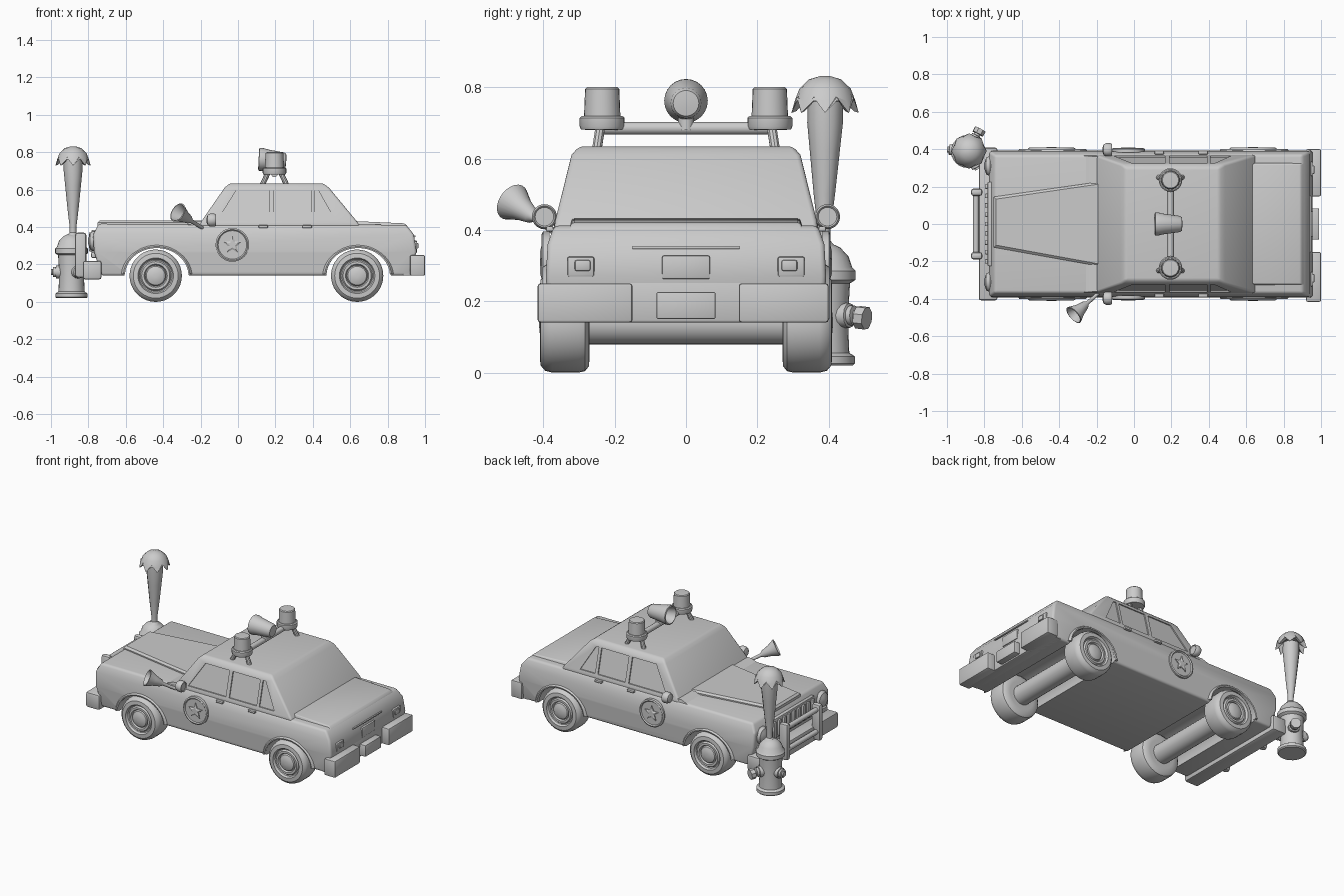
import bpy, bmesh
from math import sin, cos, pi
from mathutils import Vector


def loft(name, rings, bevel=0, segs=2):
    # skin a stack of equal-length rings and cap both ends
    bm = bmesh.new()
    vs = [[bm.verts.new(p) for p in r] for r in rings]
    n = len(vs[0])
    for a, b in zip(vs, vs[1:]):
        for i in range(n):
            bm.faces.new((a[i], a[(i + 1) % n], b[(i + 1) % n], b[i]))
    bm.faces.new(vs[0][::-1])
    bm.faces.new(vs[-1])
    bmesh.ops.recalc_face_normals(bm, faces=bm.faces)
    me = bpy.data.meshes.new(name)
    bm.to_mesh(me)
    bm.free()
    ob = bpy.data.objects.new(name, me)
    bpy.context.collection.objects.link(ob)
    if bevel:
        m = ob.modifiers.new("bevel", 'BEVEL')
        m.width, m.segments, m.limit_method = bevel, segs, 'ANGLE'
    return ob


def finish(ob, angle=35):
    bpy.ops.object.select_all(action='DESELECT')
    ob.select_set(True)
    bpy.context.view_layer.objects.active = ob
    for m in list(ob.modifiers):
        bpy.ops.object.modifier_apply(modifier=m.name)
    bpy.ops.object.shade_smooth_by_angle(angle=angle * pi / 180)
    return ob


def rect(x0, x1, y, z, yc=0):
    return [(x0, yc - y, z), (x1, yc - y, z), (x1, yc + y, z), (x0, yc + y, z)]


def box(name, x0, x1, yc, hy, z0, z1, bevel=0.008):
    return finish(loft(name, [rect(x0, x1, hy, z0, yc), rect(x0, x1, hy, z1, yc)], bevel))


def lathe(name, prof, loc, axis=(0, 0, 1), n=24):
    # prof: (radius, distance along axis)
    q = Vector((0, 0, 1)).rotation_difference(Vector(axis).normalized())
    rings = [[Vector(loc) + q @ Vector((r * cos(2 * pi * i / n), r * sin(2 * pi * i / n), h))
              for i in range(n)] for r, h in prof]
    return finish(loft(name, rings))


def tube(name, a, b, r, n=16):
    d = Vector(b) - Vector(a)
    return lathe(name, [(r, 0), (r, d.length)], a, d, n)


def cut(ob, cutter):
    cutter.hide_render = True
    cutter.hide_viewport = False
    m = ob.modifiers.new("cut", 'BOOLEAN')
    m.operation, m.object, m.solver = 'DIFFERENCE', cutter, 'EXACT'
    return cutter


# Lower body with wheel tunnels
body = loft("lower_body", [rect(-0.73, 0.92, 0.385, 0.14), rect(-0.77, 0.955, 0.393, 0.27),
                           rect(-0.775, 0.94, 0.388, 0.36),
                           [(-0.745, -0.368, 0.418), (0.90, -0.37, 0.412),
                            (0.90, 0.37, 0.412), (-0.745, 0.368, 0.418)]], 0.014, 3)
cutters = []
for x in (-0.435, 0.645):
    ring = lambda y: [(x + 0.172 * cos(2 * pi * i / 40), y, 0.14 + 0.15 * sin(2 * pi * i / 40))
                      for i in range(40)]
    cutters.append(cut(body, loft("arch_cutter", [ring(-0.6), ring(0.6)])))
finish(body)

# Cabin with recessed side windows, windscreen and rear glass
cabin = loft("cabin", [rect(-0.215, 0.655, 0.37, 0.40), rect(-0.20, 0.64, 0.367, 0.425),
                       rect(-0.072, 0.487, 0.321, 0.61), rect(-0.045, 0.455, 0.30, 0.634)], 0.012, 3)
panes = [[(-0.11, 0.435), (0.165, 0.435), (0.165, 0.595), (-0.01, 0.595)],
         [(0.19, 0.435), (0.39, 0.435), (0.39, 0.595), (0.19, 0.595)],
         [(0.41, 0.435), (0.52, 0.435), (0.43, 0.595), (0.41, 0.595)]]
for s in (-1, 1):
    for pane in panes:
        skin = lambda d: [(x, s * (0.367 - (z - 0.425) * 0.249 + d), z) for x, z in pane]
        cutters.append(cut(cabin, loft("window_cutter", [skin(-0.008), skin(0.05)])))
finish(cabin)
for c in cutters:
    bpy.data.objects.remove(c)

# Raised hood panel, trunk lid and shoulder
hood = lambda z, k: [(-0.75 + k, -0.125 + k, z), (-0.19, -0.225 + k, z),
                     (-0.19, 0.225 - k, z), (-0.75 + k, 0.145 - k, z)]
finish(loft("hood_panel", [hood(0.40, 0), hood(0.425, 0), hood(0.436, 0.012)]))
finish(loft("trunk_lid", [rect(0.62, 0.91, 0.33, 0.40),
                          [(0.62, -0.32, 0.432), (0.89, -0.32, 0.420),
                           (0.89, 0.32, 0.420), (0.62, 0.32, 0.432)]], 0.006))
finish(loft("cowl", [rect(-0.30, -0.1, 0.367, 0.40), rect(-0.22, -0.12, 0.362, 0.43)]))

# Bumpers, plates and rear fittings
box("front_bumper", -0.83, -0.73, 0, 0.408, 0.12, 0.22, 0.012)
box("rear_valance", 0.88, 0.95, 0, 0.385, 0.14, 0.26)
for s, hy, yc in ((-1, 0.133, -0.283), (1, 0.126, 0.274)):
    box("rear_bumper", 0.92, 1.0, yc, hy, 0.14, 0.25)
    box("tail_light", 0.93, 0.958, s * 0.295, 0.038, 0.268, 0.325, 0.006)
    box("tail_light_lens", 0.93, 0.965, s * 0.29, 0.022, 0.285, 0.315, 0.005)
    box("push_bar_upright", -0.872, -0.81, s * 0.17, 0.02, 0.13, 0.37, 0.015)
    lathe("headlight", [(0.05, 0), (0.055, 0.02), (0.045, 0.04), (0.03, 0.045), (0.012, 0.052)],
          (-0.75, s * 0.31, 0.325), (-1, 0, 0))
    box("front_indicator", -0.785, -0.75, s * 0.31, 0.05, 0.235, 0.265, 0.006)
box("bumper_plate", 0.92, 0.99, 0, 0.083, 0.15, 0.226, 0.005)
box("trunk_plate", 0.93, 0.958, 0, 0.067, 0.262, 0.328, 0.005)
box("trunk_strip", 0.92, 0.95, 0, 0.15, 0.346, 0.354, 0.002)
for z in (0.19, 0.335):
    tube("push_bar_rail", (-0.845, -0.17, z), (-0.845, 0.17, z), 0.016)
box("grille_frame", -0.783, -0.75, 0, 0.225, 0.255, 0.385, 0.006)
for i in range(9):
    box("grille_slat", -0.797, -0.77, -0.2 + i * 0.05, 0.012, 0.27, 0.372, 0.004)

# Wheels and axles
for x in (-0.44, 0.637):
    tube("axle", (x, -0.3, 0.14), (x, 0.3, 0.14), 0.062, 24)
    for s in (-1, 1):
        lathe("wheel", [(0.09, 0), (0.122, 0.002), (0.136, 0.013), (0.14, 0.03), (0.14, 0.105),
                        (0.135, 0.125), (0.12, 0.138), (0.095, 0.14), (0.088, 0.126),
                        (0.082, 0.124), (0.075, 0.134), (0.062, 0.134), (0.056, 0.122),
                        (0.05, 0.132), (0.03, 0.14), (0.01, 0.142)],
              (x, s * 0.27, 0.14), (0, s, 0), 36)
        # Raised arch lip
        path = [pi * (0.02 + 0.96 * i / 20) for i in range(21)]
        finish(loft("arch_lip", [[(x + 0.005 + (0.17 + a) * cos(t), s * y, 0.14 + (0.148 + a) * sin(t))
                                  for a, y in ((0, 0.37), (0, 0.4), (0.008, 0.402), (0.02, 0.385))]
                                 for t in path]))

# Door badges, handles, seams and mirrors
for s in (-1, 1):
    lathe("badge_disc", [(0.09, 0), (0.09, 0.018), (0.082, 0.022), (0.076, 0.016), (0.02, 0.016)],
          (-0.03, s * 0.383, 0.305), (0, s, 0), 32)
    star = lambda y, k: [(-0.03 + k * (0.052, 0.024)[i % 2] * sin(i * pi / 5), s * y,
                          0.305 + k * (0.052, 0.024)[i % 2] * cos(i * pi / 5)) for i in range(10)]
    finish(loft("badge_star", [star(0.39, 1), star(0.405, 1), star(0.41, 0.6)]), 20)
    for x in (0.135, 0.37):
        box("door_handle", x - 0.025, x + 0.025, s * 0.382, 0.01, 0.395, 0.41, 0.004)
    lathe("side_mirror", [(0.012, 0), (0.028, 0.006), (0.035, 0.02), (0.035, 0.042),
                          (0.03, 0.05), (0.026, 0.046)], (-0.168, s * 0.397, 0.437), (1, 0, 0))
    tube("mirror_arm", (-0.14, s * 0.34, 0.415), (-0.14, s * 0.39, 0.43), 0.012)

# Spotlight horn beside the windscreen
end, tip = Vector((-0.19, -0.37, 0.395)), Vector((-0.322, -0.487, 0.478))
lathe("spot_horn", [(0.009, 0), (0.011, 0.09), (0.022, 0.105), (0.034, 0.15), (0.054, 0.195),
                    (0.048, 0.197), (0.03, 0.16), (0.012, 0.13)], end, tip - end)

# Roof light bar with two beacons and a siren
tube("light_bar", (0.195, -0.235, 0.685), (0.195, 0.235, 0.685), 0.018)
for s in (-1, 1):
    lathe("beacon", [(0.04, 0), (0.06, 0.002), (0.063, 0.01), (0.063, 0.034), (0.057, 0.039),
                     (0.051, 0.039), (0.048, 0.115), (0.043, 0.12), (0.01, 0.121)],
          (0.195, s * 0.235, 0.68))
    for dx in (-1, 1):
        tube("bar_leg", (0.195 + dx * 0.035, s * 0.24, 0.69), (0.195 + dx * 0.065, s * 0.25, 0.625), 0.014, 10)
lathe("siren", [(0.015, 0), (0.036, 0.002), (0.043, 0.012), (0.055, 0.10), (0.061, 0.125), (0.061, 0.145),
                (0.053, 0.148), (0.04, 0.10), (0.02, 0.08), (0.01, 0.09)],
      (0.258, 0, 0.755), (-1, 0, 0.05))
tube("siren_mount", (0.195, 0, 0.68), (0.195, 0, 0.73), 0.022)

# Knocked hydrant
hx, hy = -0.89, 0.388
lathe("hydrant", [(0.08, 0.02), (0.086, 0.026), (0.086, 0.045), (0.07, 0.055), (0.066, 0.15),
                  (0.072, 0.25), (0.088, 0.26), (0.088, 0.285), (0.078, 0.295), (0.068, 0.325),
                  (0.045, 0.35), (0.02, 0.362)], (hx, hy, 0))
for d in ((-1, 0.1, 0), (0.5, 0.86, 0), (0.5, -0.86, 0)):
    lathe("hydrant_nozzle", [(0.035, 0.05), (0.035, 0.082), (0.028, 0.084), (0.028, 0.098),
                             (0.016, 0.1), (0.016, 0.11)], (hx, hy, 0.16), d, 12)
tube("nozzle_cap", (-0.835, 0.482, 0.155), (-0.822, 0.507, 0.152), 0.033, 8)

# Water jet and its splash cap with a ragged hem
lathe("water_jet", [(0.05, 0.335), (0.018, 0.37), (0.018, 0.40), (0.03, 0.5), (0.042, 0.62),
                    (0.05, 0.70), (0.05, 0.76)], (-0.882, 0.383, 0), (0, 0.01, 1), 12)
N = 16
splash = [(0.012, 0.832, 0), (0.045, 0.822, 0), (0.072, 0.796, 0), (0.085, 0.762, 0),
          (0.09, 0.75, 0.022), (0.076, 0.755, 0.022), (0.045, 0.775, 0)]
finish(loft("water_splash", [[(-0.882 + (r + j * (-1) ** i * 0.2) * cos(2 * pi * i / N),
                               0.39 + (r + j * (-1) ** i * 0.2) * sin(2 * pi * i / N),
                               z - j * (-1) ** i) for i in range(N)] for r, z, j in splash]))
